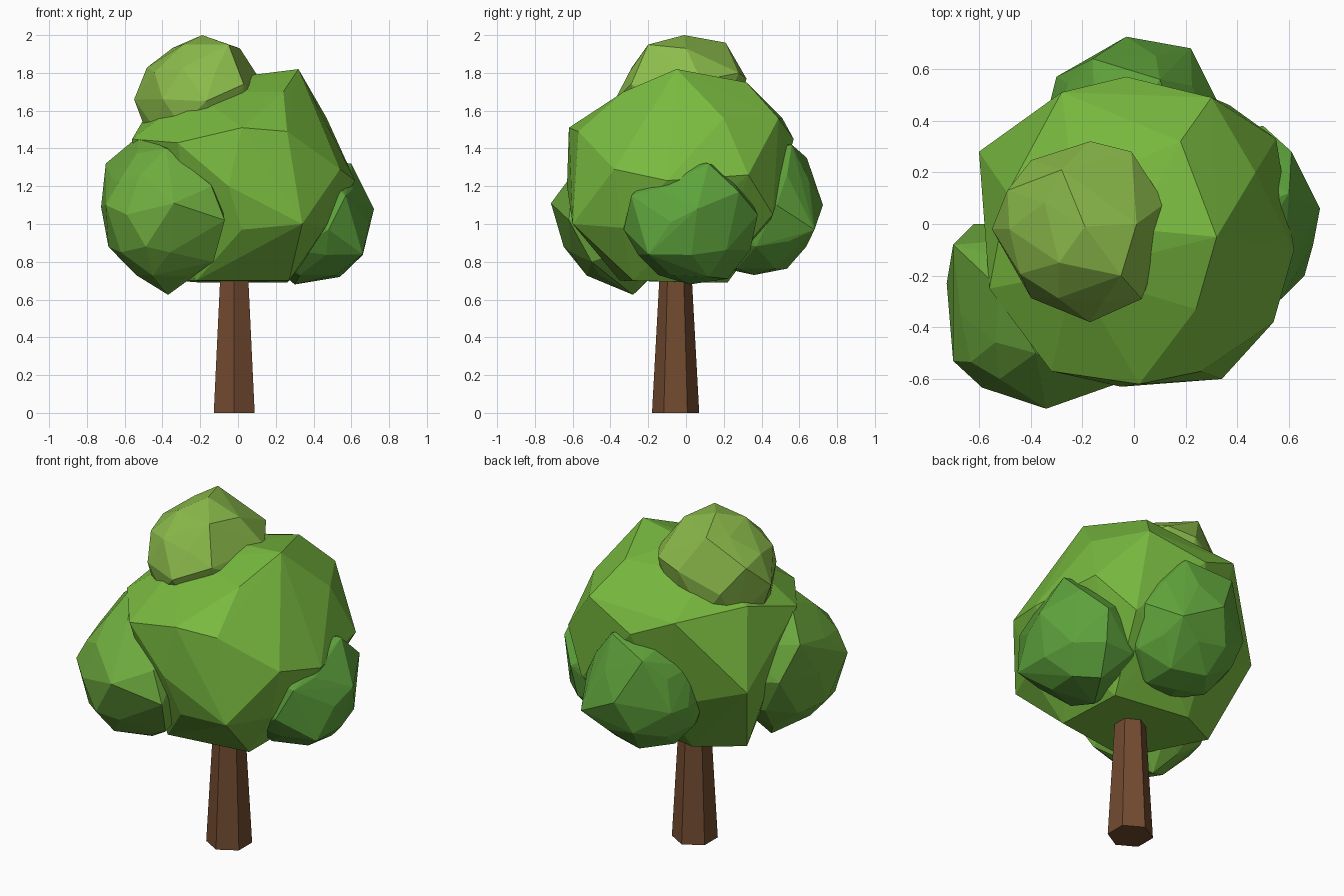
import bpy, bmesh
from mathutils import Matrix, Vector


def finish(bm, name, colour):
    bmesh.ops.recalc_face_normals(bm, faces=bm.faces)
    mesh = bpy.data.meshes.new(name)
    bm.to_mesh(mesh)
    bm.free()
    mat = bpy.data.materials.new(name + "_colour")
    mat.diffuse_color = (*colour, 1)
    mesh.materials.append(mat)
    bpy.context.collection.objects.link(bpy.data.objects.new(name, mesh))


def foliage(name, centre, size, colour, corners):
    """Low-poly leaf clump: an icosphere whose points give way to given corners."""
    middle = Vector(centre)
    corners = [Vector(c) for c in corners]
    dirs = [(c - middle).normalized() for c in corners]
    ball = bmesh.new()
    bmesh.ops.create_icosphere(ball, subdivisions=2, radius=1,
                               matrix=Matrix.Translation(centre) @ Matrix.Diagonal((*size, 1)))
    kept = [v.co.copy() for v in ball.verts
            if all((v.co - middle).normalized().dot(d) < 0.93 for d in dirs)]
    ball.free()
    bm = bmesh.new()
    for p in kept + corners:
        bm.verts.new(p)
    hull = bmesh.ops.convex_hull(bm, input=bm.verts[:])
    spare = {v for v in hull["geom_interior"] + hull["geom_unused"]
             if isinstance(v, bmesh.types.BMVert)}
    bmesh.ops.delete(bm, geom=list(spare), context='VERTS')
    finish(bm, name, colour)


# six-sided tapered trunk
bm = bmesh.new()
bmesh.ops.create_cone(bm, cap_ends=True, segments=6, radius1=0.125, radius2=0.073,
                      depth=0.95, matrix=Matrix.Translation((-0.02, -0.055, 0.475)))
finish(bm, "trunk", (0.17, 0.07, 0.03))

# large central crown
foliage("main_crown", (0, -0.02, 1.24), (0.55, 0.54, 0.54), (0.19, 0.49, 0.05), [
    (0.32, -0.05, 1.82), (0.18, 0.32, 1.75), (0.24, -0.33, 1.70),
    (0.26, -0.57, 1.49), (0.02, -0.62, 1.51), (-0.32, -0.57, 1.43),
    (-0.05, -0.63, 1.20), (0.54, -0.38, 1.29), (0.62, -0.10, 1.23),
    (0.34, -0.60, 1.00), (0.02, -0.57, 0.97), (0.47, 0.20, 1.56),
    (0.30, 0.49, 1.56), (0.55, 0.33, 1.26), (-0.03, 0.57, 1.45),
    (-0.28, 0.51, 1.56), (-0.60, 0.28, 1.14), (-0.56, -0.25, 1.45),
    (0.27, -0.28, 0.70), (-0.22, -0.35, 0.70), (0.26, 0.15, 0.69),
    (-0.20, 0.22, 0.69), (-0.46, 0.08, 0.71), (-0.49, 0.12, 1.57),
    (0.37, 0.46, 1.05), (0.46, -0.34, 0.98)])

# small crown on top
foliage("top_crown", (-0.21, -0.02, 1.66), (0.32, 0.33, 0.32), (0.26, 0.50, 0.07), [
    (-0.19, -0.01, 2.00), (-0.28, 0.21, 1.96), (-0.05, -0.20, 1.95),
    (-0.29, -0.15, 1.95), (0.01, 0.00, 1.93), (-0.55, -0.02, 1.66),
    (-0.49, 0.13, 1.80), (-0.17, 0.32, 1.77), (0.12, 0.08, 1.76),
    (0.03, -0.29, 1.74), (-0.17, -0.38, 1.65), (-0.01, 0.28, 1.80)])

# side clumps
foliage("front_left_clump", (-0.40, -0.35, 1.05), (0.32, 0.35, 0.38), (0.16, 0.42, 0.05), [
    (-0.34, -0.715, 1.11), (-0.70, -0.53, 1.10), (-0.725, -0.23, 1.09),
    (-0.70, -0.08, 1.32), (-0.52, -0.60, 1.26), (-0.52, -0.25, 1.47),
    (-0.37, -0.28, 0.625), (-0.07, -0.62, 1.02), (-0.54, -0.40, 0.73),
    (-0.36, -0.61, 0.85), (-0.62, 0.00, 1.10), (-0.38, -0.50, 1.40),
    (-0.14, -0.60, 1.20), (-0.13, -0.50, 0.80)])
foliage("right_clump", (0.38, 0.03, 1.01), (0.33, 0.35, 0.33), (0.11, 0.36, 0.045), [
    (0.72, 0.06, 1.08), (0.61, 0.28, 1.17), (0.66, -0.20, 0.84),
    (0.57, -0.29, 1.15), (0.60, 0.12, 1.32), (0.54, 0.12, 0.72),
    (0.30, 0.02, 0.68), (0.50, 0.38, 1.05), (0.48, -0.33, 0.97),
    (0.48, 0.34, 0.86), (0.42, 0.22, 0.71)])
foliage("back_clump", (-0.01, 0.37, 1.07), (0.34, 0.33, 0.36), (0.12, 0.38, 0.045), [
    (-0.03, 0.725, 1.10), (0.22, 0.68, 0.97), (-0.16, 0.64, 1.35),
    (0.10, 0.56, 1.42), (0.32, 0.48, 1.10), (-0.30, 0.57, 1.05),
    (-0.33, 0.45, 1.05), (0.00, 0.36, 0.73)])
